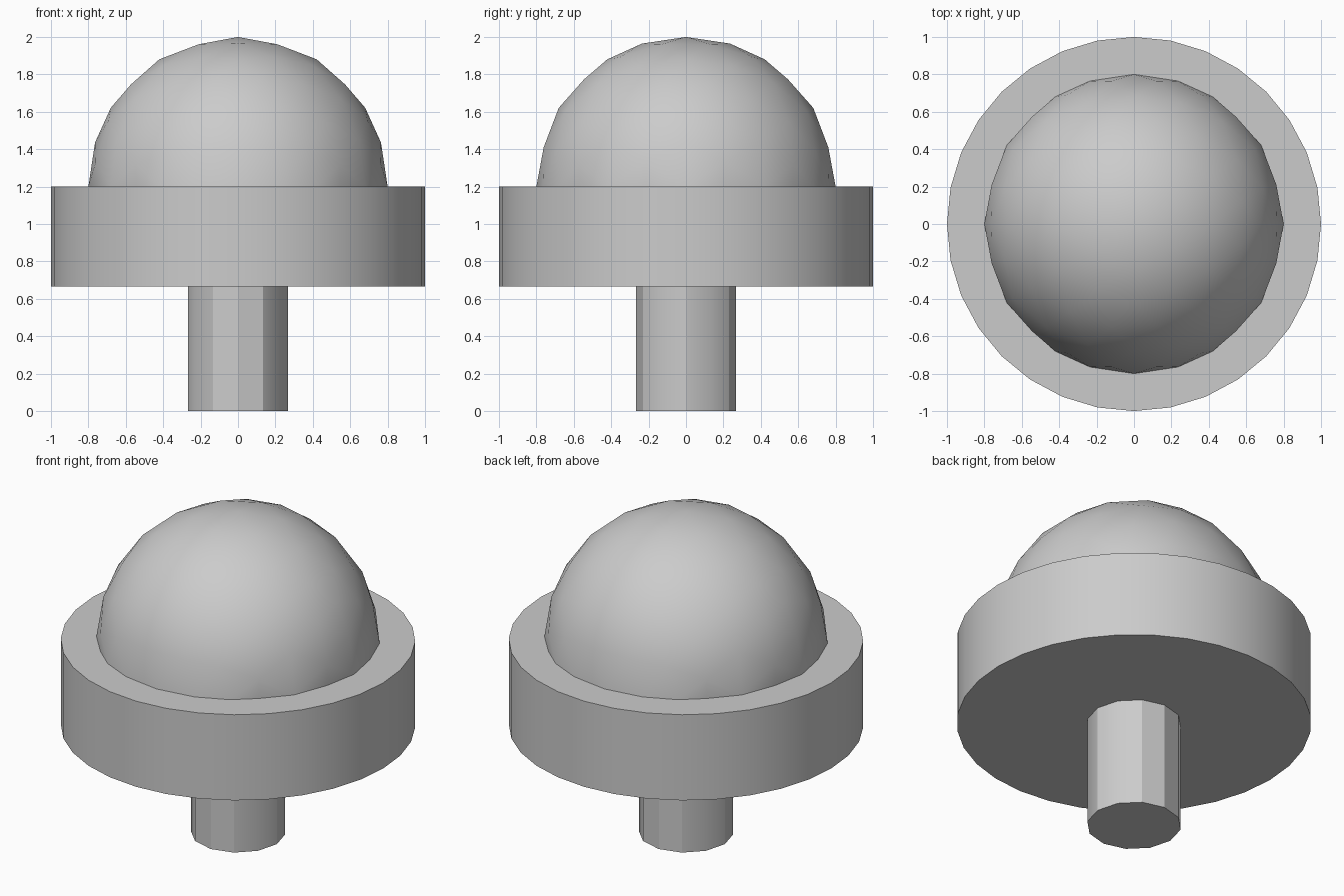
import bpy, bmesh, math
from mathutils import Matrix

cube = bpy.data.objects.get("Cube")
if cube:
    bpy.data.objects.remove(cube, do_unlink=True)

grey = bpy.data.materials.new("light_grey")
grey.use_nodes = True
grey.diffuse_color = (0.6, 0.6, 0.6, 1)
grey.node_tree.nodes["Principled BSDF"].inputs["Base Color"].default_value = (0.6, 0.6, 0.6, 1)


def finish(obj, name):
    """Name, colour and shade one part."""
    obj.name = name
    obj.data.materials.append(grey)
    bpy.ops.object.select_all(action='DESELECT')
    obj.select_set(True)
    bpy.context.view_layer.objects.active = obj
    bpy.ops.object.shade_smooth_by_angle(angle=math.radians(30))


def cylinder(name, sides, radius, bottom, top):
    bpy.ops.mesh.primitive_cylinder_add(
        vertices=sides, radius=radius, depth=top - bottom,
        location=(0, 0, (bottom + top) / 2))
    finish(bpy.context.object, name)


# Stem and the wide disc on it
cylinder("stem", 12, 0.267, 0, 0.667)
cylinder("base_disc", 32, 1.0, 0.667, 1.2)

# Dome: icosphere with an edge midpoint at the top, cut at its equator
bm = bmesh.new()
bmesh.ops.create_icosphere(bm, subdivisions=3, radius=0.8)
tilt = math.atan(2) / 2
turn = Matrix.Rotation(math.pi / 2, 4, 'Z') @ Matrix.Rotation(-tilt, 4, 'Y')
bmesh.ops.transform(bm, matrix=turn, verts=bm.verts)
bmesh.ops.bisect_plane(
    bm, geom=bm.verts[:] + bm.edges[:] + bm.faces[:], dist=0.001,
    plane_co=(0, 0, 0), plane_no=(0, 0, 1), clear_inner=True)
mesh = bpy.data.meshes.new("dome")
bm.to_mesh(mesh)
bm.free()
dome = bpy.data.objects.new("dome", mesh)
dome.location.z = 1.2
bpy.context.collection.objects.link(dome)
finish(dome, "dome")
